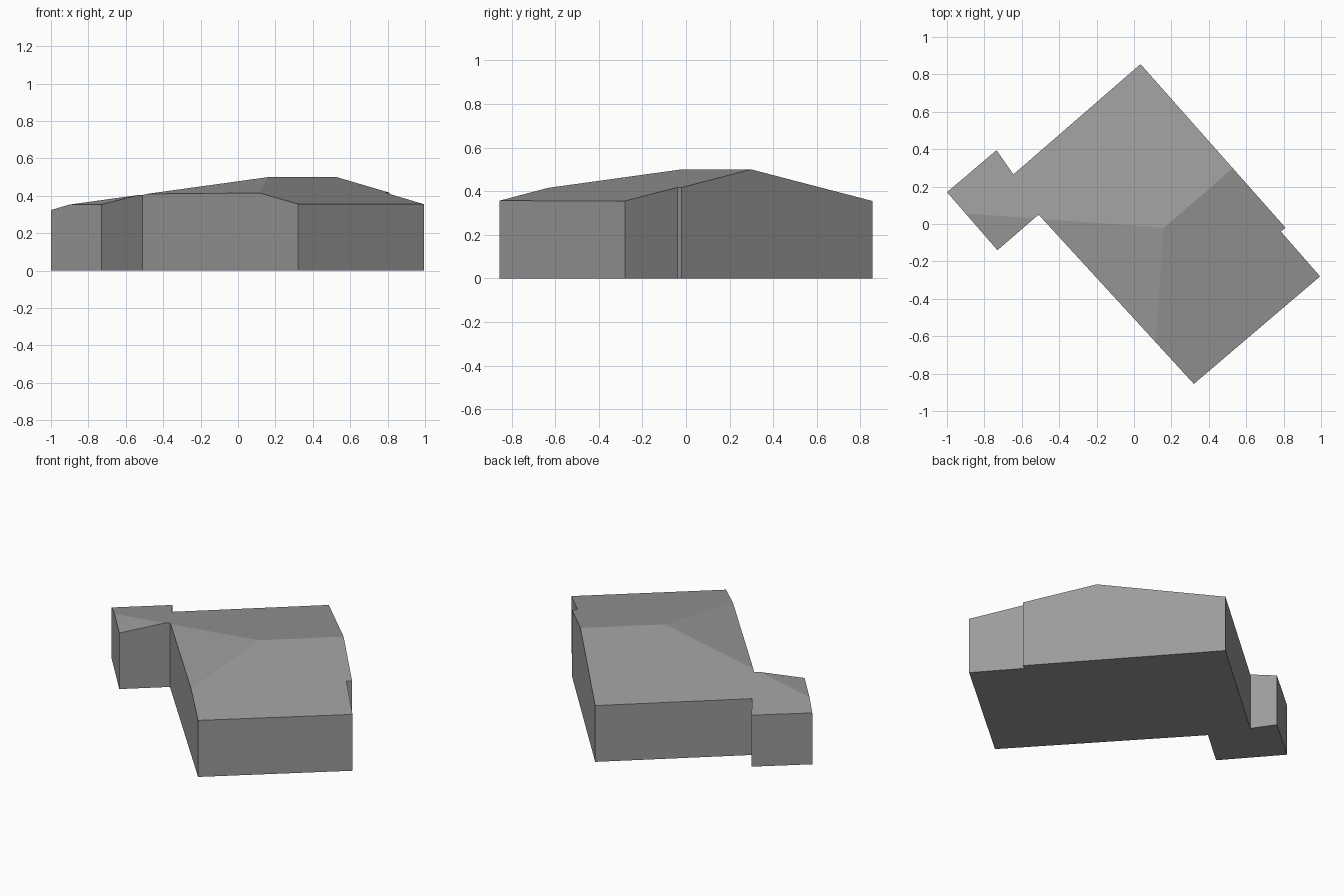
import bpy
import bmesh
from mathutils import Vector

cube = bpy.data.objects.get("Cube")
if cube:
    bpy.data.objects.remove(cube, do_unlink=True)

# Single wall and roof colour
grey = bpy.data.materials.new("plain grey")
grey.use_nodes = True
grey.diffuse_color = (0.33, 0.33, 0.33, 1)
grey.node_tree.nodes["Principled BSDF"].inputs["Base Color"].default_value = grey.diffuse_color

# Ground plan: main block, west annex and the small step in the east wall
PLAN = [(-1, 0.17), (-0.73, -0.14), (-0.51, 0.05), (0.32, -0.855), (0.995, -0.28),
        (0.785, -0.04), (0.81, -0.02), (0.035, 0.855), (-0.645, 0.265), (-0.735, 0.395)]

# Half-hipped roof: three equal slopes falling away from the ridge end
PEAK = Vector((0.16, -0.02, 0))
RIDGE_Z = 0.5
PITCH = 0.195
north = Vector((-0.654, 0.756, 0))
south = -north
west = Vector((-0.756, -0.654, 0))
slopes = (north, south, west)


def roof_height(point):
    flat = Vector((point.x, point.y, 0)) - PEAK
    return RIDGE_Z - PITCH * max(flat.dot(s) for s in slopes)


bm = bmesh.new()
bm.faces.new([bm.verts.new((x, y, 0)) for x, y in PLAN])

# Cut the plan along the ridge and hips, then lift it to the roof height
for a, b in ((north, south), (north, west), (south, west)):
    bmesh.ops.bisect_plane(bm, geom=bm.verts[:] + bm.edges[:] + bm.faces[:],
                           plane_co=PEAK, plane_no=(a - b).normalized(), dist=0.0001)
for v in bm.verts:
    v.co.z = roof_height(v.co)
bm.normal_update()
bmesh.ops.dissolve_limit(bm, angle_limit=0.01, verts=bm.verts[:], edges=bm.edges[:])

# Walls down to the ground, closed by a floor
rim = [e for e in bm.edges if e.is_boundary]
lower = bmesh.ops.extrude_edge_only(bm, edges=rim)["geom"]
for v in lower:
    if isinstance(v, bmesh.types.BMVert):
        v.co.z = 0
base = [e for e in lower if isinstance(e, bmesh.types.BMEdge) and e.is_boundary]
bmesh.ops.contextual_create(bm, geom=base)
bmesh.ops.recalc_face_normals(bm, faces=bm.faces[:])

mesh = bpy.data.meshes.new("building")
bm.to_mesh(mesh)
bm.free()
mesh.materials.append(grey)
building = bpy.data.objects.new("building", mesh)
bpy.context.collection.objects.link(building)
